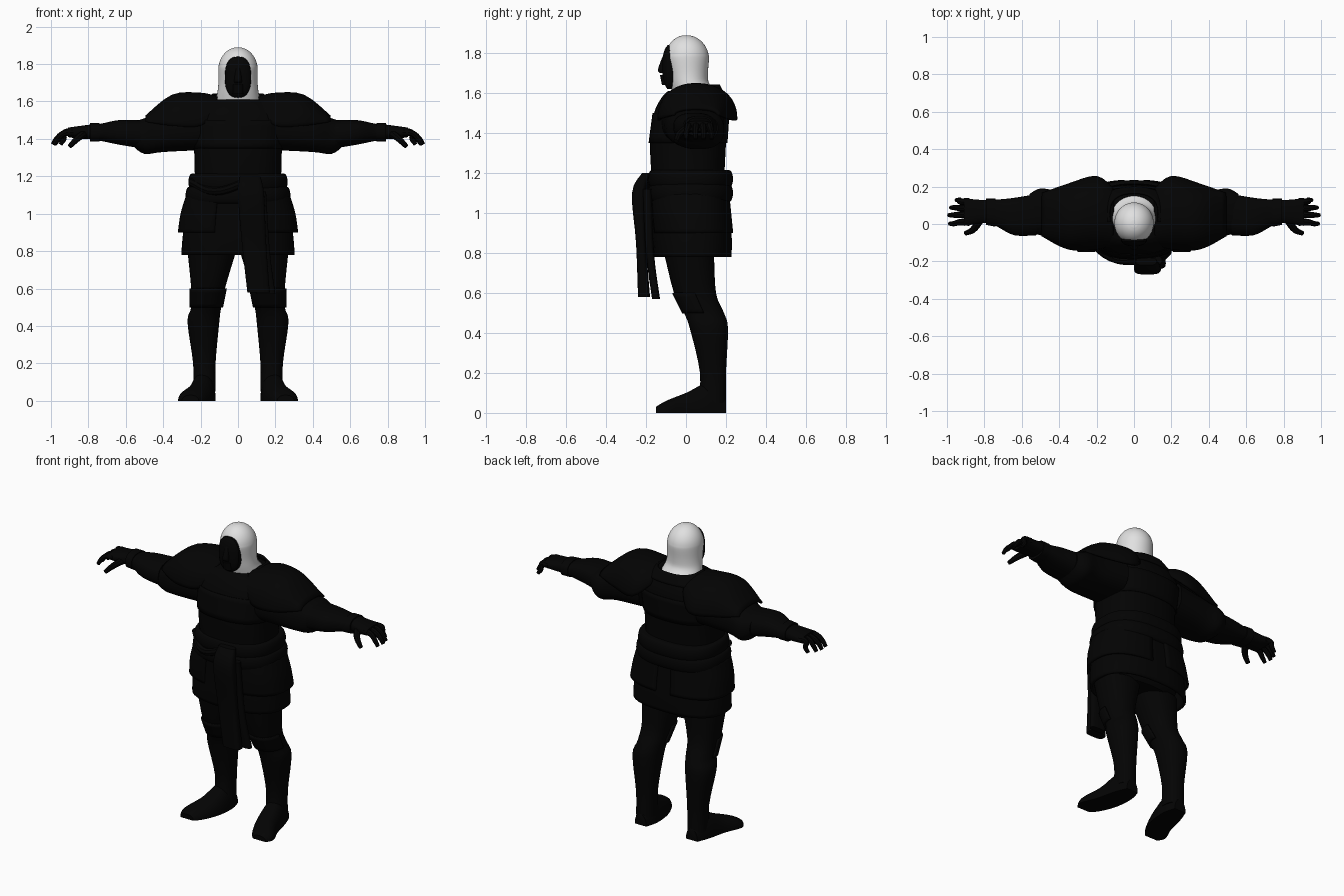
import bpy, bmesh
from math import sin, cos, pi, radians, copysign

cube = bpy.data.objects.get("Cube")
if cube:
    bpy.data.objects.remove(cube, do_unlink=True)


def material(name, value):
    mat = bpy.data.materials.new(name)
    mat.use_nodes = True
    colour = (value, value, value, 1)
    mat.diffuse_color = colour
    mat.node_tree.nodes["Principled BSDF"].inputs["Base Color"].default_value = colour
    return mat


BLACK = material("black cloth", .001)
WHITE = material("pale hood", .75)


def finish(name, mesh, mat, mirror):
    """Give the mesh its material, smooth shading and optional mirrored twin."""
    mesh.materials.clear()
    mesh.materials.append(mat)
    for polygon in mesh.polygons:
        polygon.use_smooth = True
    mesh.set_sharp_from_angle(angle=radians(40))
    part = bpy.data.objects.new(name, mesh)
    bpy.context.scene.collection.objects.link(part)
    if mirror:
        part.modifiers.new("Mirror", "MIRROR")
    return part


def ease(a, b, c, d, u):
    """Smooth value between b and c, guided by the neighbours a and d."""
    cubic = 3 * (b - c) + d - a
    square = 2 * a - 5 * b + 4 * c - d
    return b + u / 2 * (c - a + u * (square + u * cubic))


def smooth_rings(rings, steps=4):
    """Ease between neighbouring rings so that few are needed."""
    padded = [rings[0], *rings, rings[-1]]
    result = []
    for group in zip(padded, padded[1:], padded[2:], padded[3:]):
        for step in range(steps):
            result.append([ease(*values, step / steps) for values in zip(*group)])
    return result + [rings[-1]]


def grow(rings, amount=.005):
    """Rings for a plate that lies just outside another part."""
    return [(t, a - amount, b + amount, c - amount, d + amount) for t, a, b, c, d in rings]


def centred(z, half, front, back):
    return (z, -half, half, front, back)


def signed_power(value, power):
    return copysign(abs(value) ** power, value)


def loft(name, axis, rings, mat=BLACK, mirror=False, power=.8, arc=None, shell=0, sides=32):
    """Skin rings (position, low and high of both other axes); a shell stays open."""
    bm = bmesh.new()
    start, end = arc or (0, 360)
    count = sides + 1 if arc else sides
    rows = []
    for t, low_a, high_a, low_b, high_b in smooth_rings(rings):
        row = []
        for i in range(count):
            angle = radians(start + (end - start) * i / sides)
            a = (low_a + high_a + signed_power(cos(angle), power) * (high_a - low_a)) / 2
            b = (low_b + high_b + signed_power(sin(angle), power) * (high_b - low_b)) / 2
            row.append(bm.verts.new({"x": (t, a, b), "y": (a, t, b), "z": (a, b, t)}[axis]))
        rows.append(row)
    for row, following in zip(rows, rows[1:]):
        for i in range(sides if shell else count):
            j = (i + 1) % count
            bm.faces.new((row[i], row[j], following[j], following[i]))
    if not shell:
        bm.faces.new(rows[0])
        bm.faces.new(rows[-1])
    bmesh.ops.recalc_face_normals(bm, faces=bm.faces)
    mesh = bpy.data.meshes.new(name)
    bm.to_mesh(mesh)
    bm.free()
    part = finish(name, mesh, mat, mirror)
    if shell:
        thickness = part.modifiers.new("Thickness", "SOLIDIFY")
        thickness.thickness = shell
        thickness.offset = 0


def tube(name, points, radius, tip=1, mirror=False):
    """Smooth tapering tube through a few points."""
    curve = bpy.data.curves.new(name, "CURVE")
    curve.dimensions = "3D"
    curve.bevel_depth = radius
    curve.bevel_resolution = 2
    curve.resolution_u = 5
    curve.use_fill_caps = True
    spline = curve.splines.new("BEZIER")
    last = len(points) - 1
    spline.bezier_points.add(last)
    for i, (knot, place) in enumerate(zip(spline.bezier_points, points)):
        knot.co = place
        knot.handle_left_type = knot.handle_right_type = "AUTO"
        knot.radius = 1 + (tip - 1) * i / last
    path = bpy.data.objects.new(name + "_path", curve)
    bpy.context.scene.collection.objects.link(path)
    graph = bpy.context.evaluated_depsgraph_get()
    mesh = bpy.data.meshes.new_from_object(path.evaluated_get(graph))
    bpy.data.objects.remove(path, do_unlink=True)
    finish(name, mesh, BLACK, mirror)


# Hood: flared hem, nearly straight sides and a rounded crown
hood = [centred(1.61, .12, -.07, .15), centred(1.65, .11, -.08, .115), centred(1.7, .105, -.09, .11)]
for k in range(8):
    rise, width = sin(k / 5), cos(k / 5)
    hood.append(centred(1.77 + .12 * rise, .105 * width, -.105 * width, .115 * width))
loft("hood", "z", hood, WHITE, power=1, sides=40)

# Dark face filling the hood opening, with nose and chin
face = []
for k in range(6):
    size, bulge = cos(k / 4), sin(k / 4)
    face.append((-.085 - .035 * bulge, -.07 * size, .07 * size, 1.73 - .11 * size, 1.73 + .11 * size))
loft("face", "y", [(0, *face[0][1:]), *face])
loft("nose", "z", [centred(1.7, .02, -.13, -.09), centred(1.72, .02, -.14, -.09),
                   centred(1.8, .01, -.11, -.09)])
loft("chin", "z", [centred(1.64, .03, -.12, -.06), centred(1.69, .03, -.13, -.06)])

# Torso with chest plate and a collar standing up behind the hood
torso = [centred(1.15, .23, -.17, .19), centred(1.35, .235, -.18, .2), centred(1.5, .25, -.16, .21),
         centred(1.58, .21, -.12, .19), centred(1.61, .16, -.09, .17)]
loft("torso", "z", torso)
loft("chest_plate", "z", grow(torso[1:3]), shell=.005)
loft("collar", "z", [centred(1.58, .2, -.11, .195), centred(1.64, .13, -.06, .165)],
     arc=(-15, 195), shell=.01)

# Arched shoulder plates, each row giving its lower edge and its crest
shoulder = []
for x, front, back, edge, crest in ((.11, -.1, .18, 1.55, 1.62), (.2, -.13, .25, 1.47, 1.64),
                                    (.35, -.13, .21, 1.47, 1.63), (.49, -.06, .16, 1.49, 1.52)):
    shoulder.append((x, front, back, 2 * edge - crest, crest))
loft("shoulder_plate", "x", shoulder, mirror=True, power=.9, arc=(0, 180), shell=.014)

# Arms: loose sleeve, bracer, cuff and hand
loft("sleeve", "x", [(.2, -.12, .19, 1.34, 1.57), (.4, -.1, .18, 1.33, 1.54),
                     (.5, -.06, .19, 1.32, 1.51), (.56, -.05, .16, 1.36, 1.49)], mirror=True)
bracer = [(.52, -.06, .16, 1.35, 1.5), (.64, -.06, .14, 1.37, 1.5), (.74, -.01, .13, 1.39, 1.48),
          (.79, 0, .13, 1.39, 1.48)]
loft("bracer", "x", bracer, mirror=True)
loft("cuff", "x", grow(bracer[2:]), mirror=True)
loft("hand", "x", [(.76, .01, .13, 1.4, 1.48), (.84, 0, .13, 1.4, 1.47),
                   (.91, -.01, .14, 1.41, 1.46)], mirror=True)
for name, y, reach in (("index", .01, .985), ("middle", .05, .99), ("ring", .085, .98), ("little", .12, .95)):
    spread = 1.15 * y - .01
    tube(name + "_finger", [(.88, y, 1.435), (.93, y, 1.43), (reach - .02, spread, 1.4),
                            (reach, spread, 1.37)], .02, .55, True)
tube("thumb", [(.82, .03, 1.43), (.86, -.03, 1.4), (.9, -.05, 1.36)], .023, .55, True)

# Two belt rolls, with a fold crossing the front
for name, z, half in (("lower_belt", 1.1, .28), ("upper_belt", 1.17, .265)):
    roll = []
    for k in range(-3, 4):
        inset = .02 * (1 - cos(k * pi / 6))
        roll.append(centred(z + .045 * sin(k * pi / 6), half - inset, inset - .19, .235 - inset))
    loft(name, "z", roll)
tube("belt_fold", [(-.25, -.07, 1.17), (-.12, -.18, 1.12), (.05, -.2, 1.17)], .022)

# Layered skirt
loft("skirt", "z", [centred(.78, .295, -.15, .22), centred(.9, .285, -.16, .22),
                    centred(1.1, .25, -.16, .2)], shell=.016)
loft("skirt_side_panel", "z", [centred(.9, .315, -.16, .23), centred(1, .3, -.17, .22),
                               centred(1.1, .27, -.17, .21)], mirror=True, arc=(-72, 84), shell=.014)
loft("hips", "z", [centred(.79, .2, -.1, .15), centred(.85, .25, -.13, .18),
                   centred(1.08, .24, -.15, .19)])

# Hanging sash with two tails
loft("sash_front", "z", [(.58, .05, .17, -.24, -.18), (.85, .02, .15, -.25, -.2),
                         (1.1, 0, .14, -.27, -.2), (1.2, .01, .12, -.22, -.18)], power=.6)
loft("sash_back", "z", [(.57, .1, .2, -.17, -.13), (.8, .05, .17, -.2, -.16),
                        (1.12, .01, .15, -.22, -.17)], power=.6)

# Legs with knee guards, and flat-soled boots with toes turned out
leg = [(.05, .12, .24, .06, .2), (.2, .12, .24, .07, .2), (.42, .1, .27, .02, .21),
       (.5, .09, .25, -.01, .19), (.6, .07, .25, -.06, .15), (.8, .01, .27, -.11, .14)]
loft("leg", "z", leg, mirror=True, power=.9)
loft("knee_guard", "z", grow(leg[3:5]), mirror=True, power=.9, arc=(-180, 0), shell=.01)
boot = []
for y, inner, outer, top in ((.2, .14, .22, .07), (.12, .12, .25, .15), (0, .13, .28, .1),
                             (-.1, .17, .32, .06), (-.15, .21, .3, .03)):
    boot.append((y, inner, outer, -top, top))
loft("boot", "y", boot, mirror=True, power=.9, arc=(0, 180))
